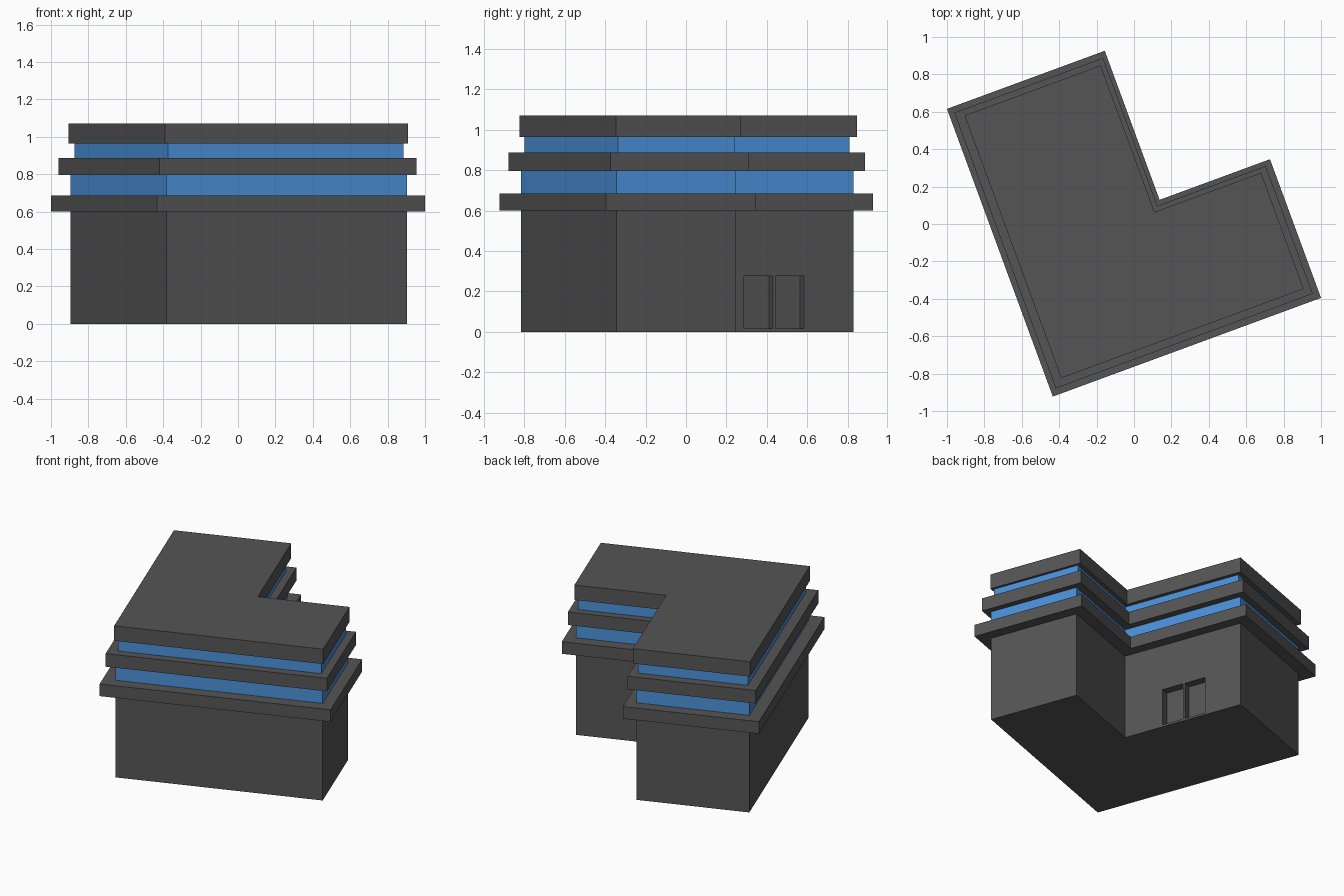
import bpy, bmesh, math
from mathutils import Matrix

if "Cube" in bpy.data.objects:
    bpy.data.objects.remove(bpy.data.objects["Cube"])

TURN = Matrix.Rotation(math.radians(20.2), 4, 'Z')


def material(name, rgb):
    m = bpy.data.materials.new(name)
    m.diffuse_color = (*rgb, 1)
    m.use_nodes = True
    m.node_tree.nodes["Principled BSDF"].inputs["Base Color"].default_value = m.diffuse_color
    return m


GREY = material("dark_grey", (0.0908, 0.0908, 0.0908))
BLUE = material("window_blue", (0.0685, 0.279, 0.694))


def prism(name, outline, z0, z1, mat):
    """Extrude an outline (building axes) from z0 to z1 and turn it into place."""
    bm = bmesh.new()
    base = bm.faces.new([bm.verts.new((u, v, z0)) for u, v in outline])
    top = bmesh.ops.extrude_face_region(bm, geom=[base])["geom"]
    bmesh.ops.translate(bm, vec=(0, 0, z1 - z0),
                        verts=[g for g in top if isinstance(g, bmesh.types.BMVert)])
    bmesh.ops.recalc_face_normals(bm, faces=bm.faces)
    bm.transform(TURN)
    mesh = bpy.data.meshes.new(name)
    bm.to_mesh(mesh)
    bm.free()
    mesh.materials.append(mat)
    obj = bpy.data.objects.new(name, mesh)
    bpy.context.collection.objects.link(obj)
    return obj


def ell(u0, ui, u1, v0, vi, v1):
    """L-shaped plan; (ui, vi) is the inner corner."""
    return [(u0, v0), (u1, v0), (u1, vi), (ui, vi), (ui, v1), (u0, v1)]


WALL = 0.103  # inner wall that carries the doors

# Stacked storeys and overhanging slabs
body = prism("ground_floor", ell(-0.642, WALL, 0.728, -0.635, -0.007, 0.845), 0, 0.6, GREY)
prism("lower_slab", ell(-0.726, 0.173, 0.802, -0.716, 0.074, 0.923), 0.6, 0.685, GREY)
prism("lower_windows", ell(-0.642, WALL, 0.728, -0.635, -0.007, 0.845), 0.685, 0.795, BLUE)
prism("middle_slab", ell(-0.696, 0.151, 0.768, -0.68, 0.048, 0.89), 0.795, 0.887, GREY)
prism("upper_windows", ell(-0.628, 0.1, 0.715, -0.621, -0.005, 0.827), 0.887, 0.965, BLUE)
prism("roof_slab", ell(-0.65, 0.1255, 0.732, -0.639, 0.022, 0.857), 0.965, 1.07, GREY)

# Two recessed doors cut into the inner wall
for i, v in enumerate((0.269, 0.434)):
    a, b = WALL - 0.055, WALL + 0.1
    cutter = prism(f"door_cutter_{i + 1}", [(a, v), (b, v), (b, v + 0.15), (a, v + 0.15)],
                   0.015, 0.275, GREY)
    cutter.hide_render = True
    cutter.hide_set(True)
    cut = body.modifiers.new(f"door_recess_{i + 1}", 'BOOLEAN')
    cut.operation = 'DIFFERENCE'
    cut.solver = 'EXACT'
    cut.object = cutter
